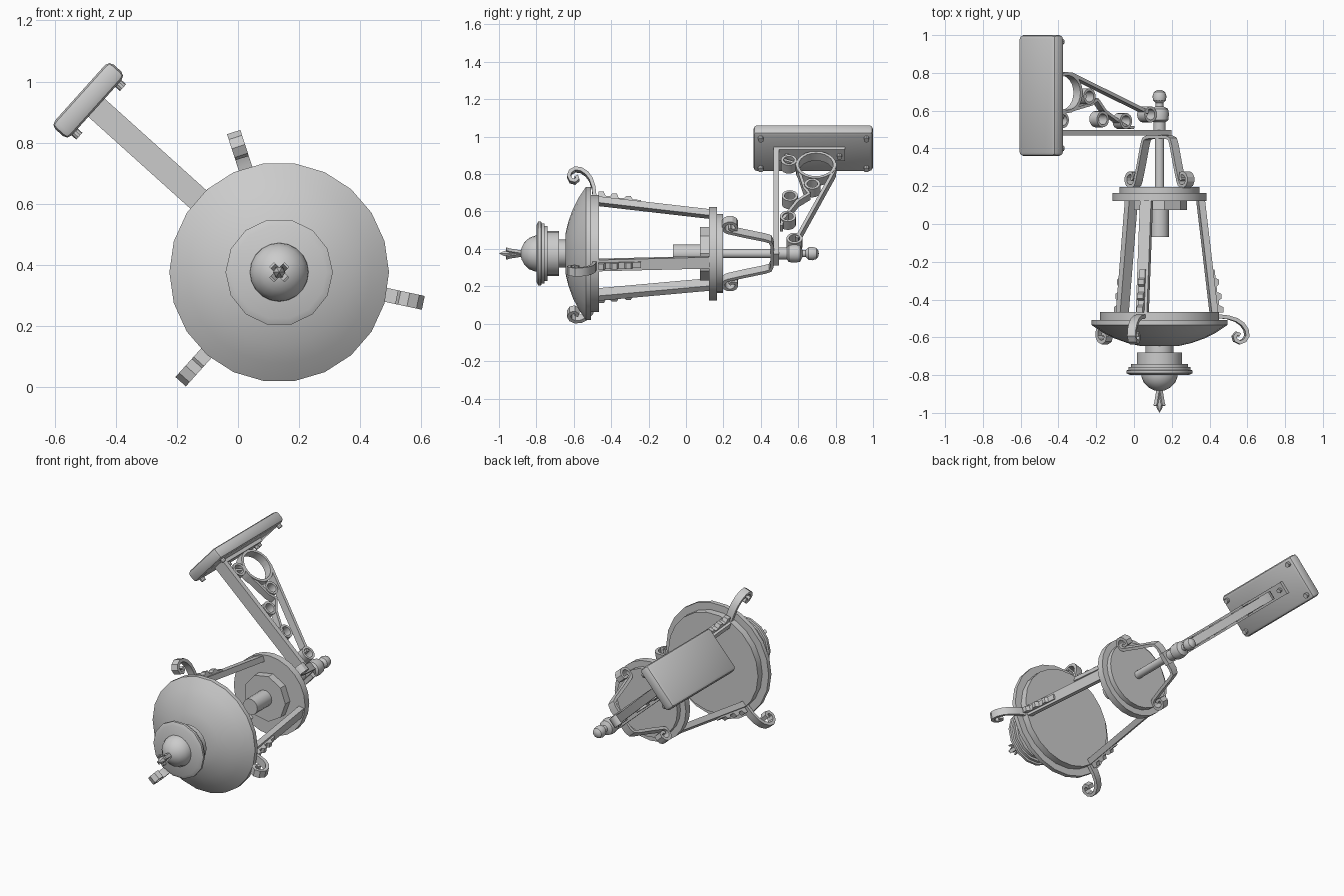
import bpy, bmesh, math
from mathutils import Vector

if "Cube" in bpy.data.objects:
    bpy.data.objects.remove(bpy.data.objects["Cube"])

CX, CZ = 0.135, 0.375          # lantern axis runs along y through here
ARM = math.radians(138)        # direction of the wall arm in the xz plane
POSTS = [math.radians(a) for a in (108, 228, 348)]


def place(r, t, y, a):
    """Point at radius r, sideways offset t, depth y, turned by angle a about the axis."""
    return Vector((CX + r * math.cos(a) - t * math.sin(a), y,
                   CZ + r * math.sin(a) + t * math.cos(a)))


def finish(name, bm, smooth=30):
    bmesh.ops.recalc_face_normals(bm, faces=bm.faces)
    me = bpy.data.meshes.new(name)
    bm.to_mesh(me)
    bm.free()
    ob = bpy.data.objects.new(name, me)
    bpy.context.collection.objects.link(ob)
    if smooth:
        bpy.ops.object.select_all(action='DESELECT')
        ob.select_set(True)
        bpy.context.view_layer.objects.active = ob
        bpy.ops.object.shade_smooth_by_angle(angle=math.radians(smooth))
    return ob


def lathe(name, profile, n=22, smooth=30):
    """Turn (radius, y) points around the lantern axis."""
    bm = bmesh.new()
    rings = []
    for r, y in profile:
        if r == 0:
            rings.append([bm.verts.new(place(0, 0, y, 0))] * n)
        else:
            rings.append([bm.verts.new(place(r, 0, y, 2 * math.pi * i / n)) for i in range(n)])
    for a, b in zip(rings, rings[1:]):
        for i in range(n):
            j = (i + 1) % n
            vs = list(dict.fromkeys((a[i], a[j], b[j], b[i])))
            if len(vs) > 2:
                bm.faces.new(vs)
    return finish(name, bm, smooth)


def prism(name, outline, width, a, t=0, smooth=0):
    """Extrude an (r, y) outline sideways."""
    bm = bmesh.new()
    lo = [bm.verts.new(place(r, t - width / 2, y, a)) for r, y in outline]
    hi = [bm.verts.new(place(r, t + width / 2, y, a)) for r, y in outline]
    n = len(outline)
    bm.faces.new(lo)
    bm.faces.new(hi)
    for i in range(n):
        j = (i + 1) % n
        bm.faces.new((lo[i], lo[j], hi[j], hi[i]))
    return finish(name, bm, smooth)


def ribbon(name, path, width, thick, a, closed=False):
    """Flat metal strip following an (r, y) path."""
    pts = [Vector(p) for p in path]
    n = len(pts)
    bm = bmesh.new()
    rows = []
    for i, p in enumerate(pts):
        if closed:
            p0, p1 = pts[i - 1], pts[(i + 1) % n]
        else:
            p0, p1 = pts[max(i - 1, 0)], pts[min(i + 1, n - 1)]
        d = (p1 - p0).normalized()
        o = Vector((-d.y, d.x)) * thick / 2
        rows.append([bm.verts.new(place(q.x, s * width / 2, q.y, a))
                     for q, s in ((p + o, 1), (p + o, -1), (p - o, -1), (p - o, 1))])
    for i in range(n if closed else n - 1):
        A, B = rows[i], rows[(i + 1) % n]
        for k in range(4):
            m = (k + 1) % 4
            bm.faces.new((A[k], A[m], B[m], B[k]))
    if not closed:
        bm.faces.new(rows[0])
        bm.faces.new(rows[-1])
    return finish(name, bm)


def arc(cx, cy, r, a0, a1, n):
    return [(cx + r * math.cos(math.radians(a0 + (a1 - a0) * i / n)),
             cy + r * math.sin(math.radians(a0 + (a1 - a0) * i / n))) for i in range(n + 1)]


def screw(name, u, v, y, r=0.015, h=0.03):
    """Screw head standing on the plate, facing the lantern."""
    bm = bmesh.new()
    ends = [[bm.verts.new(place(uu, v + r * math.cos(k * math.pi / 5),
                                y + r * math.sin(k * math.pi / 5), ARM))
             for k in range(10)] for uu in (u, u - h)]
    for e in ends:
        bm.faces.new(e)
    for k in range(10):
        m = (k + 1) % 10
        bm.faces.new((ends[0][k], ends[0][m], ends[1][m], ends[1][k]))
    finish(name, bm)


# Roof, vent cap and finial
lathe("roof", [(0, -.645), (.105, -.645), (.17, -.63), (.24, -.605), (.30, -.575), (.36, -.535),
               (.36, -.508), (.315, -.508), (.315, -.465), (0, -.465)])
lathe("vent_neck", [(0, -.63), (.075, -.63), (.075, -.69), (0, -.69)], 16)
lathe("vent_collar", [(0, -.68), (.12, -.68), (.12, -.745), (0, -.745)], 20)
lathe("vent_brim", [(0, -.74), (.15, -.74), (.15, -.757), (.165, -.757), (.165, -.772),
                    (.176, -.775), (.176, -.79), (.155, -.80), (0, -.80)], 14)
lathe("cap_dome", [(0, -.79), (.097, -.79), (.095, -.81), (.084, -.838), (.06, -.864),
                   (.03, -.88), (0, -.885)], 20)
lathe("finial_bud", [(0, -.87), (.015, -.88), (.01, -.91), (.02, -.955), (.014, -.975), (0, -1.0)], 6)
for k in range(4):
    ribbon(f"finial_petal_{k}", [(.008, -.875), (.016, -.91), (.024, -.945), (.032, -.962)],
           .022, .008, math.radians(45 + 90 * k))

# Base discs, lamp socket, stem and bottom knob
lathe("base_disc", [(0, .122), (.25, .122), (.25, .165), (.212, .165), (.212, .197), (0, .197)], 24)
lathe("socket_plate", [(0, .075), (.145, .075), (.145, .125), (0, .125)], 9)
lathe("lamp_socket", [(0, -.07), (.05, -.07), (.05, .08), (0, .08)], 14)
lathe("stem", [(0, .19), (.025, .19), (.025, .47), (.033, .48), (.033, .54), (.047, .55),
               (.05, .585), (.045, .61), (.02, .622), (.02, .64), (.034, .655), (.037, .675),
               (.03, .698), (.015, .708), (0, .71)], 14)

# Three posts, each with a stepped ornament and a roof scroll
for k, a in enumerate(POSTS):
    prism(f"post_{k}", [(.205, .125), (.24, .125), (.312, -.47), (.277, -.47)], .062, a)
    prism(f"post_ornament_{k}",
          [(.27, -.24), (.295, -.24), (.30, -.285), (.318, -.295), (.318, -.32), (.306, -.33),
           (.308, -.36), (.332, -.37), (.332, -.395), (.318, -.405), (.32, -.43),
           (.343, -.44), (.343, -.468), (.28, -.468)], .032, a)
    ribbon(f"roof_scroll_{k}",
           [(.31, -.488), (.37, -.494), (.415, -.508), (.447, -.53), (.468, -.56), (.473, -.592),
            (.458, -.617), (.433, -.627), (.41, -.616), (.403, -.595), (.416, -.58), (.432, -.587)],
           .046, .02, a)

# Two scrolled straps under the base
for k, s in enumerate((-1, 1)):
    ribbon(f"base_strap_{k}",
           [(0, .462), (.075, .46), (.103, .45), (.115, .42), (.145, .31), (.165, .245)]
           + arc(.205, .235, .036, 190, 470, 9) + [(.19, .245), (.2, .232)],
           .05, .018, ARM + s * math.pi / 2)

# Wall plate with rounded edges
bm = bmesh.new()
bmesh.ops.create_cube(bm, size=1)
for v in bm.verts:
    v.co = place(.842 + v.co.x * .073, v.co.y * .285, .68 + v.co.z * .64, ARM)
bmesh.ops.bevel(bm, geom=bm.edges[:], offset=.02, segments=2, profile=.5, affect='EDGES')
finish("wall_plate", bm)
for i, v in enumerate((-.107, .107)):
    for j, y in enumerate((.40, .965)):
        screw(f"plate_screw_{i}{j}", .815, v, y)

# L-shaped arm with a mounting foot on the plate
ribbon("arm_bar", [(-.05, .483), (.775, .483)], .08, .03, ARM)
prism("arm_foot", [(.77, .468), (.808, .468), (.808, .85), (.785, .85), (.785, .498), (.77, .498)],
      .08, ARM)
for j, y in enumerate((.54, .82)):
    screw(f"foot_screw_{j}", .79, 0, y, .014, .025)

# Scrollwork between arm and plate
ribbon("brace_ring", arc(.68, .695, .1, 0, 345, 23), .055, .016, ARM, True)
ribbon("brace_diagonal", [(.70, .797), (.64, .792), (.10, .592)], .05, .018, ARM)
ribbon("brace_inner", [(.73, .515), (.70, .59), (.50, .635), (.46, .66)], .045, .016, ARM)
ribbon("brace_lower", [(.46, .66), (.40, .595), (.25, .515), (.2, .51)], .045, .016, ARM)
for k, (u, y) in enumerate([(.715, .55), (.43, .555), (.265, .545), (.525, .675), (.09, .58)]):
    ribbon(f"brace_scroll_{k}", arc(u, y, .036, 0, 337.5, 15), .06, .014, ARM, True)
